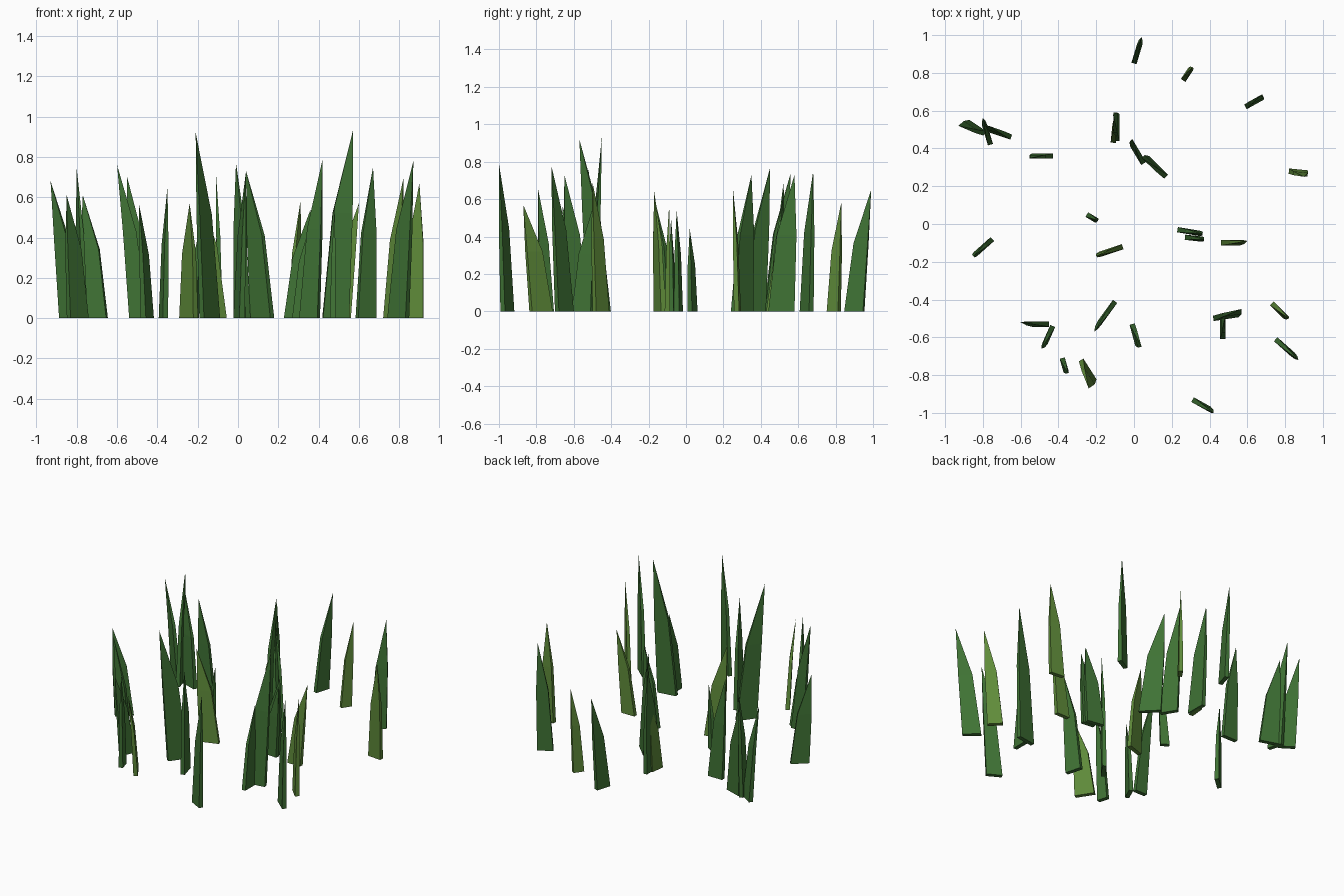
import bpy
import bmesh
from mathutils import Vector

cube = bpy.data.objects.get("Cube")
if cube:
    bpy.data.objects.remove(cube, do_unlink=True)


def make_material(name, color):
    material = bpy.data.materials.new(name)
    material.use_nodes = True
    material.diffuse_color = color
    material.node_tree.nodes["Principled BSDF"].inputs["Base Color"].default_value = color
    return material


def cross_section(bm, start, end, thickness):
    """Four corners of a flat rectangle between two points."""
    along = (end - start).normalized()
    side = Vector((-along.y, along.x, 0)) * thickness / 2
    corners = (start - side, end - side, end + side, start + side)
    return [bm.verts.new(corner) for corner in corners]


def make_blade(name, start, end, tip, material):
    """Tapered slab: wide foot, narrower leaning middle, pointed tip."""
    bm = bmesh.new()
    foot_centre = (start + end) / 2
    half = (end - start) / 2
    middle = foot_centre.lerp(Vector((tip.x, tip.y, 0)), .4)
    middle.z = tip.z * .56
    foot = cross_section(bm, start, end, .028)
    waist = cross_section(bm, middle - half * .75, middle + half * .75, .02)
    point = bm.verts.new(tip)
    bm.faces.new(foot)
    for i in range(4):
        j = (i + 1) % 4
        bm.faces.new((foot[i], foot[j], waist[j], waist[i]))
        bm.faces.new((waist[i], waist[j], point))
    bmesh.ops.recalc_face_normals(bm, faces=bm.faces)
    mesh = bpy.data.meshes.new(name)
    bm.to_mesh(mesh)
    bm.free()
    mesh.materials.append(material)
    blade = bpy.data.objects.new(name, mesh)
    bpy.context.collection.objects.link(blade)


def plant(prefix, material, rows):
    """Each row: foot start x y, foot end x y, tip x y z, in hundredths."""
    for number, row in enumerate(rows):
        ax, ay, bx, by, tx, ty, tz = (value / 100 for value in row)
        make_blade(f"{prefix}_blade_{number}", Vector((ax, ay, 0)),
                   Vector((bx, by, 0)), Vector((tx, ty, tz)), material)


green = make_material("leaf green", (.05, .17, .035, 1))
olive = make_material("olive green", (.115, .26, .042, 1))

# Green blades at the back
plant("back", green, [
    (0, 85, 3, 95, 4, 99, 65),
    (59, 62, 68, 67, 67, 68, 75),
    (-88, 54, -79, 48, -93, 52, 68),
    (-79, 52, -76, 42, -80, 56, 74),
    (-77, 50, -65, 46, -77, 52, 61),
    (-54, 36, -43, 36, -55, 35, 70),
    (-9, 44, -9, 58, -11, 58, 73),
    (-1, 42, 5, 32, -1, 45, 77),
    (7, 35, 17, 25, 4, 35, 73),
])

# Green blades in the middle
plant("middle", green, [
    (-25, 5, -20, 2, -19, 2, 44),
    (23, -3, 35, -5, 36, -5, 54),
    (27, -7, 36, -8, 37, -8, 50),
    (-84, -16, -75, -8, -85, -17, 61),
])

# Green blades at the front
plant("front", green, [
    (-18, -52, -10, -41, -21, -57, 92),
    (-1, -53, 2, -64, 4, -65, 73),
    (42, -50, 55, -48, 57, -45, 93),
    (47, -61, 47, -51, 48, -50, 55),
    (75, -61, 84, -69, 87, -72, 78),
    (-54, -53, -45, -53, -60, -52, 76),
    (-47, -63, -43, -54, -49, -66, 56),
    (-38, -71, -36, -78, -35, -79, 65),
    (31, -93, 40, -98, 42, -100, 79),
])

# Olive blades scattered through the clump
plant("olive", olive, [
    (26, 76, 30, 82, 31, 83, 58),
    (82, 28, 92, 27, 90, 25, 67),
    (46, -10, 56, -10, 60, -9, 57),
    (-18, -16, -6, -12, -20, -17, 64),
    (73, -42, 80, -49, 82, -50, 69),
    (-28, -72, -21, -83, -24, -87, 57),
    (-11, 43, -10, 53, -10, 55, 50),
])
